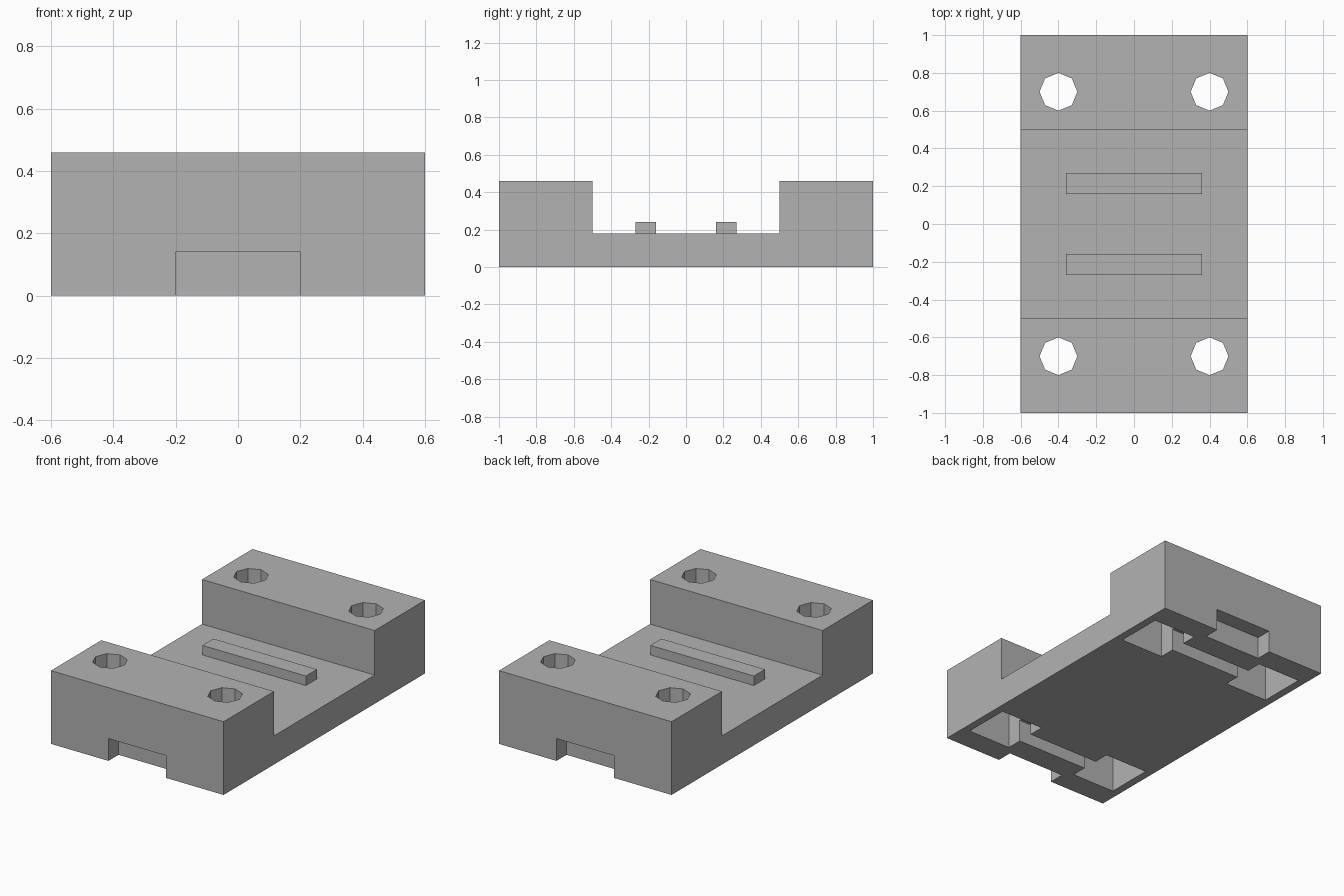
import bpy
import bmesh
from mathutils import Matrix, Vector

cube = bpy.data.objects.get("Cube")
if cube:
    bpy.data.objects.remove(cube, do_unlink=True)

grey = bpy.data.materials.new("plain grey")
grey.use_nodes = True
colour = (0.448, 0.448, 0.448, 1)
grey.diffuse_color = colour
grey.node_tree.nodes["Principled BSDF"].inputs["Base Color"].default_value = colour

HALF_W, TOP, DECK = 0.6, 0.46, 0.18


def finish(name, bm):
    bmesh.ops.recalc_face_normals(bm, faces=bm.faces)
    mesh = bpy.data.meshes.new(name)
    bm.to_mesh(mesh)
    bm.free()
    mesh.materials.append(grey)
    obj = bpy.data.objects.new(name, mesh)
    bpy.context.collection.objects.link(obj)
    return obj


def box(name, low, high):
    low, high = Vector(low), Vector(high)
    bm = bmesh.new()
    place = Matrix.Translation((low + high) / 2) @ Matrix.Diagonal((*(high - low), 1))
    bmesh.ops.create_cube(bm, size=1, matrix=place)
    return finish(name, bm)


def bolt_hole(x, y):
    bm = bmesh.new()
    bmesh.ops.create_cone(bm, cap_ends=True, segments=8, radius1=0.1, radius2=0.1,
                          depth=0.5, matrix=Matrix.Translation((x, y, 0.4)))
    return finish("bolt_hole", bm)


def combine(target, tool, operation):
    bpy.context.view_layer.objects.active = target
    mod = target.modifiers.new(tool.name, "BOOLEAN")
    mod.object, mod.operation, mod.solver = tool, operation, "EXACT"
    bpy.ops.object.modifier_apply(modifier=mod.name)
    bpy.data.objects.remove(tool, do_unlink=True)


# Body: U-shaped side profile extruded across the width
half = [(1, 0), (1, TOP), (0.5, TOP), (0.5, DECK)]
profile = half + [(-y, z) for y, z in reversed(half)]
bm = bmesh.new()
face = bm.faces.new([bm.verts.new((-HALF_W, y, z)) for y, z in profile])
side = bmesh.ops.extrude_face_region(bm, geom=[face])["geom"]
bmesh.ops.translate(bm, vec=(2 * HALF_W, 0, 0),
                    verts=[v for v in side if isinstance(v, bmesh.types.BMVert)])
body = finish("mounting_block", bm)


def span(s, near, far):
    return min(s * near, s * far), max(s * near, s * far)


for s in (-1, 1):
    # Raised rib on the deck
    y0, y1 = span(s, 0.16, 0.27)
    combine(body, box("rib", (-0.36, y0, 0.1), (0.36, y1, 0.24)), "UNION")
    # Notch in the end face
    y0, y1 = span(s, 0.9, 1.1)
    combine(body, box("end_notch", (-0.2, y0, -0.1), (0.2, y1, 0.14)), "DIFFERENCE")
    # Channel joining the two nut pockets underneath
    y0, y1 = span(s, 0.65, 0.75)
    combine(body, box("channel", (-0.4, y0, -0.1), (0.4, y1, 0.14)), "DIFFERENCE")
    # Square nut pockets with octagonal bolt holes above
    y0, y1 = span(s, 0.55, 0.85)
    for x in (-0.4, 0.4):
        combine(body, box("nut_pocket", (x - 0.15, y0, -0.1), (x + 0.15, y1, 0.28)), "DIFFERENCE")
        combine(body, bolt_hole(x, s * 0.7), "DIFFERENCE")
